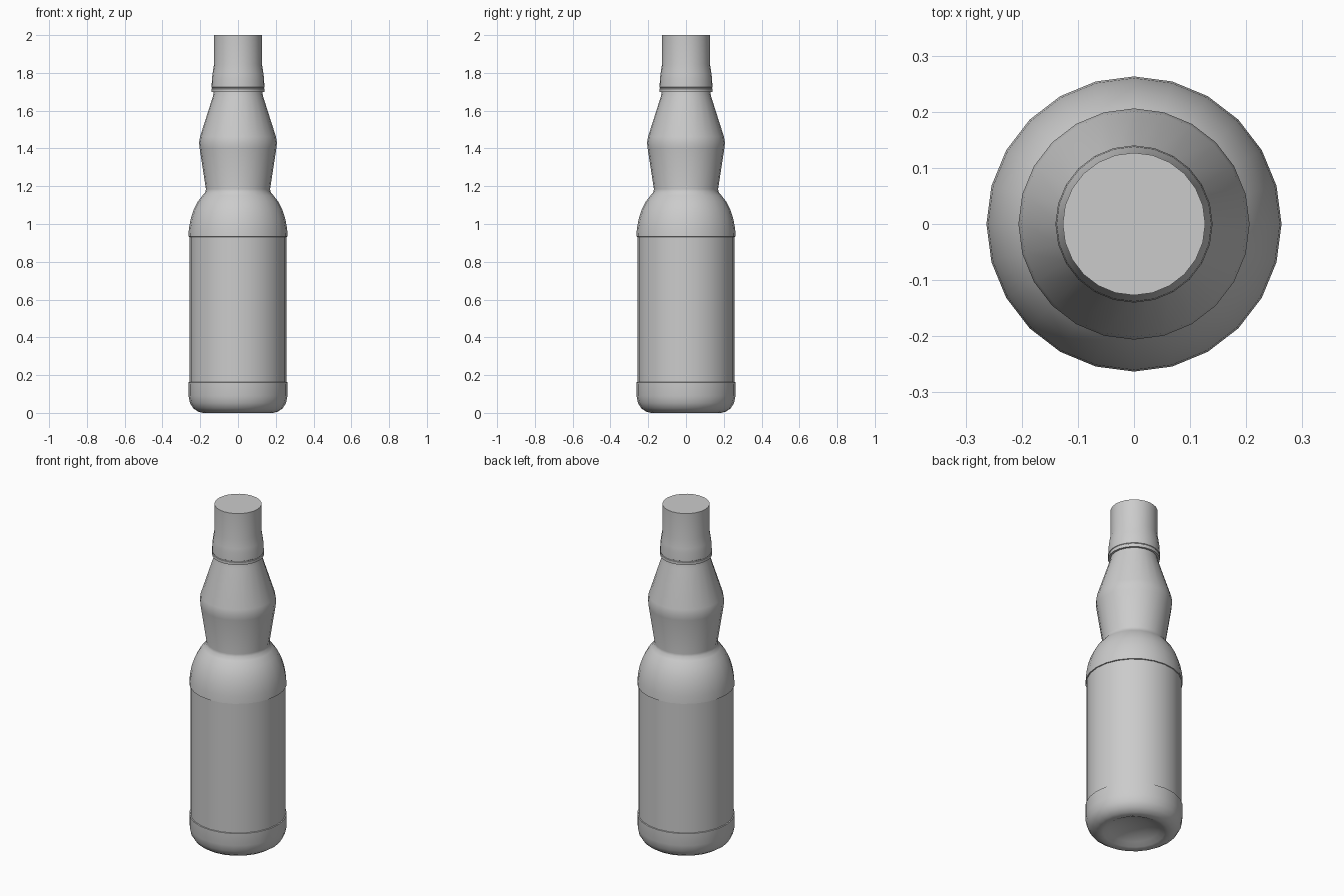
import bpy, bmesh, math

cube = bpy.data.objects.get("Cube")
if cube:
    bpy.data.objects.remove(cube, do_unlink=True)

SIDES = 24

grey = bpy.data.materials.new("plain grey")
grey.use_nodes = True
grey.diffuse_color = (0.6, 0.6, 0.6, 1)
grey.node_tree.nodes["Principled BSDF"].inputs["Base Color"].default_value = (0.6, 0.6, 0.6, 1)


def lathe(name, profile, sharp=35):
    """Spin (radius, z) points, listed bottom to top, around z."""
    bm = bmesh.new()
    rings = []
    for r, z in profile:
        if r == 0:
            rings.append([bm.verts.new((0, 0, z))] * SIDES)
        else:
            rings.append([bm.verts.new((r * math.cos(a), r * math.sin(a), z))
                          for a in (2 * math.pi * i / SIDES for i in range(SIDES))])
    for low, high in zip(rings, rings[1:]):
        for i in range(SIDES):
            j = (i + 1) % SIDES
            corners = dict.fromkeys((low[i], low[j], high[j], high[i]))
            bm.faces.new(list(corners))
    bmesh.ops.recalc_face_normals(bm, faces=bm.faces)
    mesh = bpy.data.meshes.new(name)
    bm.to_mesh(mesh)
    bm.free()
    mesh.materials.append(grey)
    obj = bpy.data.objects.new(name, mesh)
    bpy.context.collection.objects.link(obj)
    bpy.ops.object.select_all(action='DESELECT')
    obj.select_set(True)
    bpy.context.view_layer.objects.active = obj
    bpy.ops.object.shade_smooth_by_angle(angle=math.radians(sharp))
    return obj


# Bottle: hollowed base, rounded heel, recessed label panel, domed shoulder, bulged neck
base = [(0, 0.05), (0.08, 0.043), (0.135, 0.022), (0.165, 0.006), (0.185, 0.0)]
heel = [(0.212, 0.007), (0.237, 0.024), (0.254, 0.052), (0.262, 0.09), (0.263, 0.162)]
panel = [(0.257, 0.163), (0.257, 0.932)]
shoulder = [(0.263, 0.933), (0.26, 0.975), (0.251, 1.025), (0.235, 1.075),
            (0.212, 1.12), (0.187, 1.152), (0.172, 1.17)]
neck = [(0.17, 1.185), (0.203, 1.4), (0.206, 1.43), (0.201, 1.462),
        (0.133, 1.675), (0.128, 1.7), (0.12, 1.75), (0, 1.75)]
lathe("bottle", base + heel + panel + shoulder + neck)

# Cap: lipped skirt narrowing to a straight, flat-topped cylinder
lathe("cap", [(0.122, 1.7), (0.14, 1.7), (0.14, 1.716), (0.137, 1.718), (0.137, 1.722),
              (0.14, 1.724), (0.138, 1.77), (0.135, 1.795), (0.127, 1.845),
              (0.127, 2.0), (0, 2.0)])
